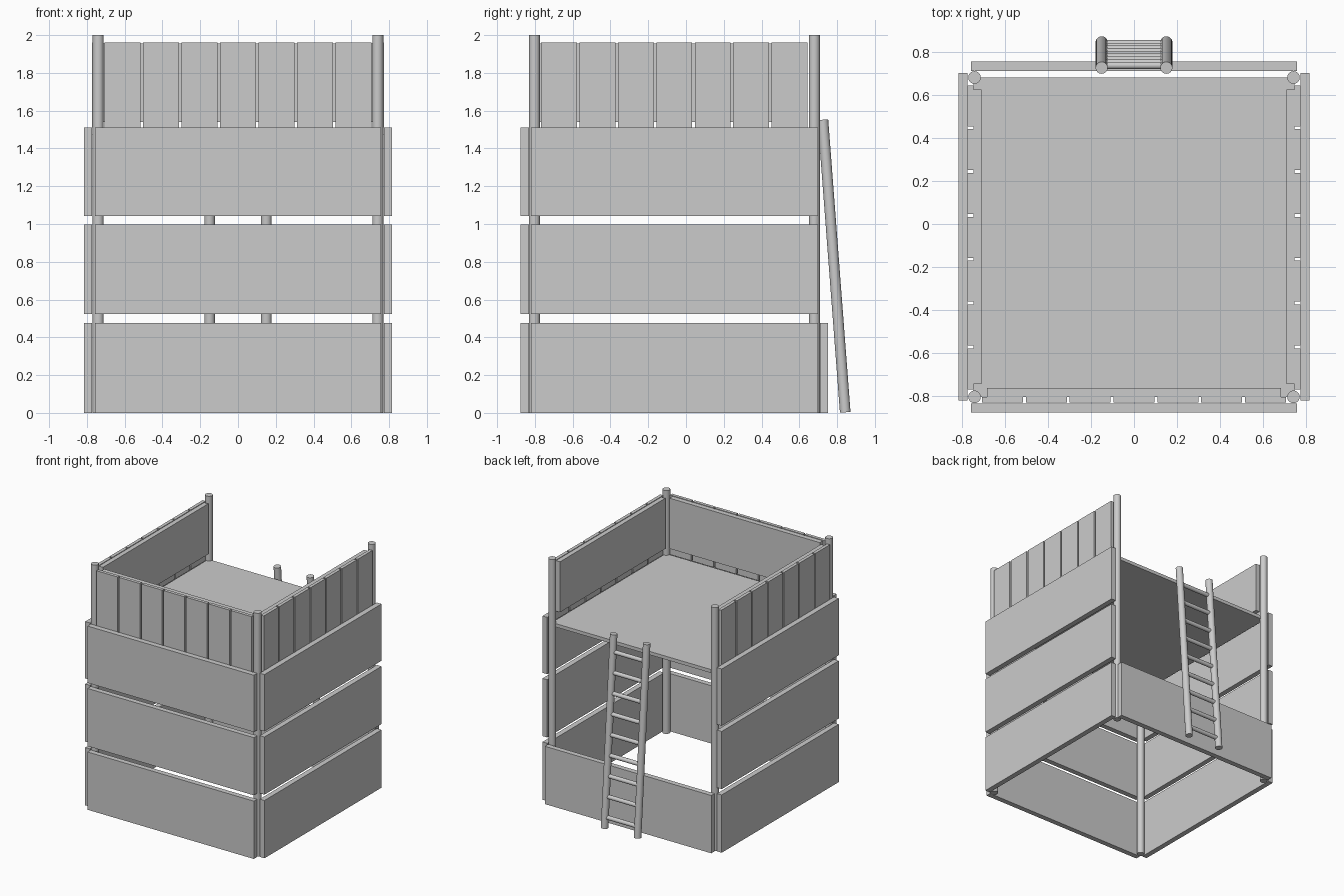
import bpy
from mathutils import Vector

if "Cube" in bpy.data.objects:
    bpy.data.objects.remove(bpy.data.objects["Cube"])


def box(name, x0, x1, y0, y1, z0, z1):
    bpy.ops.mesh.primitive_cube_add(size=1, location=((x0 + x1) / 2, (y0 + y1) / 2, (z0 + z1) / 2))
    o = bpy.context.object
    o.name = name
    o.scale = (x1 - x0, y1 - y0, z1 - z0)
    bpy.ops.object.transform_apply(location=False, rotation=False, scale=True)
    return o


def pole(name, a, b, r, sides=32):
    a, b = Vector(a), Vector(b)
    d = b - a
    bpy.ops.mesh.primitive_cylinder_add(vertices=sides, radius=r, depth=d.length, location=(a + b) / 2,
                                        rotation=d.to_track_quat('Z', 'Y').to_euler())
    bpy.context.object.name = name
    bpy.ops.object.shade_smooth_by_angle()


def sided(name, s, x0, x1, *yz):
    # box on the left (s=-1) or right (s=1) side
    box(name, min(s * x0, s * x1), max(s * x0, s * x1), *yz)


# corner posts
for x in (-0.74, 0.74):
    for y in (-0.802, 0.68):
        pole("corner_post", (x, y, 0), (x, y, 2), 0.029)

# wide wall boards: three on the front and sides, one at the back
for z0, z1 in ((0, 0.475), (0.523, 0.997), (1.043, 1.51)):
    box("front_board", -0.757, 0.757, -0.875, -0.832, z0, z1)
    for s in (-1, 1):
        sided("side_board", s, 0.772, 0.815, -0.82, 0.70, z0, z1)
box("back_board", -0.757, 0.757, 0.71, 0.753, 0, 0.475)

# platform
box("floor", -0.745, 0.745, -0.802, 0.68, 1.44, 1.468)

# railing planks
for i in range(7):
    c = (i - 3) * 0.2035
    box("front_plank", c - 0.095, c + 0.095, -0.829, -0.802, 1.47, 1.96)
    for s in (-1, 1):
        sided("side_plank", s, 0.745, 0.772, c - 0.157, c + 0.033, 1.47, 1.96)

# inner railing panels
box("front_inner_panel", -0.683, 0.683, -0.802, -0.762, 1.54, 1.955)
for s in (-1, 1):
    sided("side_inner_panel", s, 0.708, 0.745, -0.743, 0.625, 1.54, 1.955)

# leaning ladder
top, bottom = Vector((0, 0.725, 1.552)), Vector((0, 0.843, 0.003))
for x in (-0.15, 0.15):
    off = Vector((x, 0, 0))
    pole("ladder_rail", bottom + off, top + off, 0.028)
for i in range(9):
    p = top.lerp(bottom, 0.092 + i * 0.1065)
    pole("ladder_rung", (-0.15, p.y, p.z), (0.15, p.y, p.z), 0.017, 20)
